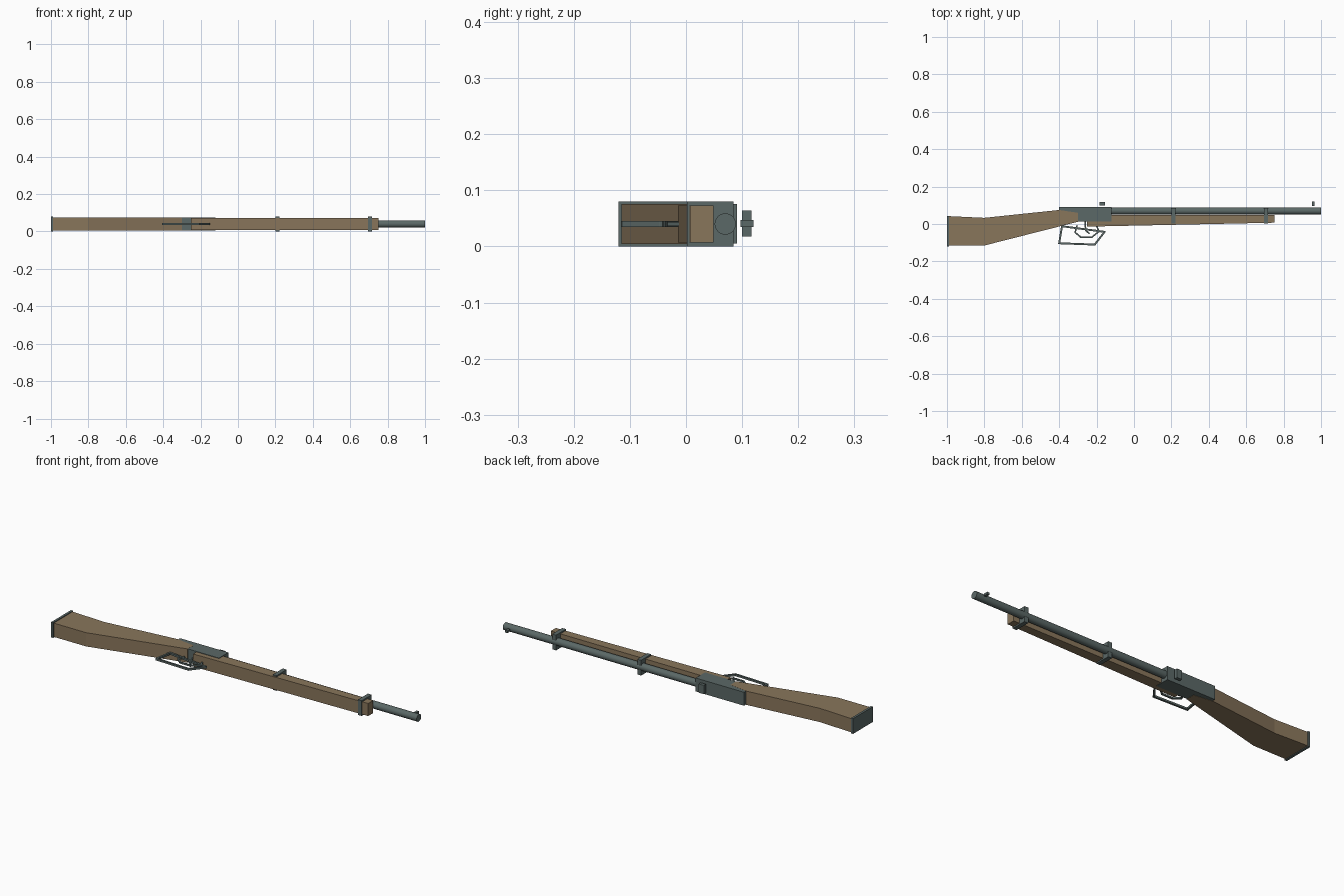
import bpy, bmesh, math
from mathutils import Vector, Matrix

if "Cube" in bpy.data.objects:
    bpy.data.objects.remove(bpy.data.objects["Cube"])

ZC = 0.04  # rifle lies on its side, mid-plane at this height


def material(name, rgb):
    m = bpy.data.materials.new(name)
    m.diffuse_color = (*rgb, 1)
    m.use_nodes = True
    m.node_tree.nodes["Principled BSDF"].inputs["Base Color"].default_value = m.diffuse_color
    return m


wood = material("walnut wood", (0.25, 0.18, 0.105))
steel = material("blued steel", (0.105, 0.14, 0.135))


def finish(name, bm, mat):
    bmesh.ops.recalc_face_normals(bm, faces=bm.faces)
    me = bpy.data.meshes.new(name)
    bm.to_mesh(me)
    bm.free()
    me.materials.append(mat)
    ob = bpy.data.objects.new(name, me)
    bpy.context.collection.objects.link(ob)
    return ob


def slab(name, pts, z0, z1, mat):
    """Side profile in x/y, extruded across the width."""
    bm = bmesh.new()
    f = bm.faces.new([bm.verts.new((x, y, z0)) for x, y in pts])
    ext = bmesh.ops.extrude_face_region(bm, geom=[f])
    bmesh.ops.translate(bm, vec=(0, 0, z1 - z0),
                        verts=[v for v in ext["geom"] if isinstance(v, bmesh.types.BMVert)])
    return finish(name, bm, mat)


def box(name, x0, x1, y0, y1, z0, z1, mat):
    return slab(name, [(x0, y0), (x1, y0), (x1, y1), (x0, y1)], z0, z1, mat)


def bars(name, pts, w, mat, closed=False):
    """Square bar bent along a path in the mid-plane."""
    bm = bmesh.new()
    path = pts + pts[:1] if closed else pts
    for a, b in zip(path, path[1:]):
        a, b = Vector(a), Vector(b)
        d, c = b - a, (a + b) / 2
        mat4 = (Matrix.Translation((c.x, c.y, ZC))
                @ Matrix.Rotation(math.atan2(d.y, d.x), 4, 'Z')
                @ Matrix.Diagonal((d.length + w * 0.7, w, w, 1)))
        bmesh.ops.create_cube(bm, size=1, matrix=mat4)
    return finish(name, bm, mat)


# wooden stock
slab("butt_stock", [(-0.99, -0.115), (-0.8, -0.115), (-0.3, 0.012), (-0.3, 0.06),
                    (-0.4, 0.075), (-0.8, 0.033), (-0.99, 0.042)], 0.004, 0.076, wood)
slab("fore_stock", [(-0.25, -0.014), (0.75, 0.007), (0.75, 0.049), (-0.25, 0.049)],
     0.007, 0.073, wood)
box("butt_plate", -1.0, -0.988, -0.12, 0.044, 0.0, 0.08, steel)

# receiver and barrel
slab("receiver", [(-0.4, 0.07), (-0.3, 0.014), (-0.12, 0.014), (-0.12, 0.091), (-0.4, 0.091)],
     0.005, 0.0755, steel)
bm = bmesh.new()
bmesh.ops.create_cone(bm, cap_ends=True, segments=24, radius1=0.019, radius2=0.019, depth=1.14,
                      matrix=Matrix.Translation((0.43, 0.07, ZC)) @ Matrix.Rotation(math.pi / 2, 4, 'Y'))
barrel = finish("barrel", bm, steel)
bpy.context.view_layer.objects.active = barrel
barrel.select_set(True)
bpy.ops.object.shade_smooth_by_angle(angle=math.radians(35))

# barrel bands
for name, x in (("rear_band", 0.212), ("front_band", 0.705)):
    box(name, x - 0.011, x + 0.011, 0.002, 0.085, 0.0, 0.08, steel)

# sights
box("rear_sight", -0.185, -0.155, 0.1, 0.117, 0.018, 0.064, steel)
box("front_sight", 0.952, 0.965, 0.097, 0.12, 0.035, 0.047, steel)

# lever loop, trigger guard and trigger
bars("lever", [(-0.385, -0.012), (-0.4, -0.103), (-0.21, -0.11), (-0.157, -0.042)],
     0.01, steel, closed=True)
bars("trigger_guard", [(-0.305, -0.01), (-0.315, -0.045), (-0.285, -0.07), (-0.225, -0.07),
                       (-0.187, -0.04), (-0.2, -0.01)], 0.008, steel)
bars("trigger", [(-0.262, 0.015), (-0.258, -0.035), (-0.24, -0.05)], 0.008, steel)
